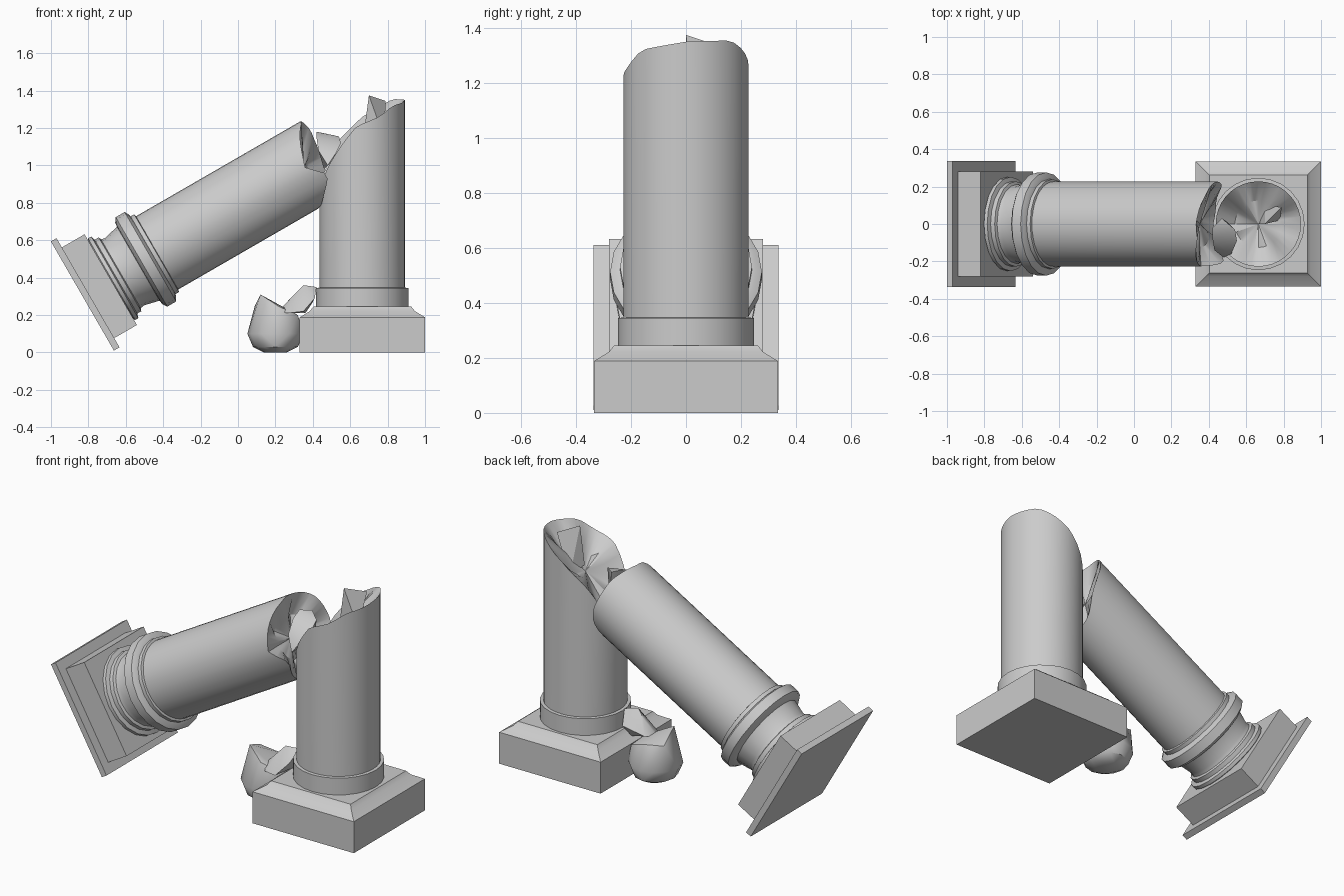
import bpy, bmesh
from math import sin, cos, pi, radians, sqrt
from mathutils import Matrix, Vector

if "Cube" in bpy.data.objects:
    bpy.data.objects.remove(bpy.data.objects["Cube"])


def finish(name, bm, matrix=None, angle=30):
    bmesh.ops.recalc_face_normals(bm, faces=bm.faces)
    me = bpy.data.meshes.new(name)
    bm.to_mesh(me)
    bm.free()
    ob = bpy.data.objects.new(name, me)
    bpy.context.collection.objects.link(ob)
    if matrix:
        ob.matrix_world = matrix
    bpy.ops.object.select_all(action='DESELECT')
    ob.select_set(True)
    bpy.context.view_layer.objects.active = ob
    bpy.ops.object.shade_smooth_by_angle(angle=radians(angle))
    return ob


def ring(bm, r, zs, n, turn=0.0):
    return [bm.verts.new((r * cos(2 * pi * i / n + turn), r * sin(2 * pi * i / n + turn), zs(i)))
            for i in range(n)]


def bridge(bm, a, b):
    n = len(a)
    for i in range(n):
        bm.faces.new((a[i], a[(i + 1) % n], b[(i + 1) % n], b[i]))


def lathe(name, profile, n, matrix, square=False):
    """Stack of (half width, height) rings, closed at both ends."""
    bm = bmesh.new()
    k, turn = (sqrt(2), pi / 4) if square else (1, 0)
    rings = [ring(bm, r * k, lambda i, z=z: z, n, turn) for r, z in profile]
    for a, b in zip(rings, rings[1:]):
        bridge(bm, a, b)
    bm.faces.new(rings[0])
    bm.faces.new(rings[-1])
    return finish(name, bm, matrix)


def broken_shaft(name, r, z0, rim, dip, matrix, n=36):
    """Round shaft with a jagged rim given as (angle, height) and a hollowed break."""
    def height(i):
        a = 360 * i / n
        for (a0, h0), (a1, h1) in zip(rim, rim[1:]):
            if a0 <= a <= a1:
                return h0 + (h1 - h0) * (a - a0) / (a1 - a0)
    mean = sum(height(i) for i in range(n)) / n
    bm = bmesh.new()
    base = ring(bm, r, lambda i: z0, n)
    top = ring(bm, r, height, n)
    inner = ring(bm, r * 0.55, lambda i: mean + (height(i) - mean) * 0.6 - dip * (0.8 + 0.4 * sin(i * 0.9)), n)
    bridge(bm, base, top)
    bridge(bm, top, inner)
    centre = bm.verts.new((0, 0, mean - dip))
    for i in range(n):
        bm.faces.new((inner[i], inner[(i + 1) % n], centre))
    bm.faces.new(base)
    return finish(name, bm, matrix)


def rubble(name, points, angle=40):
    bm = bmesh.new()
    for p in points:
        bm.verts.new(p)
    res = bmesh.ops.convex_hull(bm, input=bm.verts)
    loose = [v for v in bm.verts if not v.link_faces]
    bmesh.ops.delete(bm, geom=loose, context='VERTS')
    return finish(name, bm, None, angle)


# Standing column
stand = Matrix.Translation((0.665, 0, 0))
lathe("standing_plinth", [(.335, 0), (.335, .188), (.28, .222), (.262, .245)], 4, stand, True)
lathe("standing_base_ring", [(.247, .24), (.247, .345), (.225, .347)], 24, stand)
broken_shaft("standing_shaft", .228, .34,
             [(0, 1.35), (45, 1.355), (65, 1.32), (90, 1.26), (125, 1.13), (150, .98), (180, .86),
              (210, .96), (235, 1.08), (262, 1.21), (293, 1.26), (315, 1.32), (360, 1.35)],
             .07, stand)
rubble("break_shard", [(.70, 0, 1.375), (.67, .0, 1.15), (.79, .09, 1.345), (.78, .02, 1.15), (.70, .10, 1.1)], 10)

# Fallen column, leaning 30 degrees above the ground
lean = Matrix.Translation((-.832, 0, .302)) @ Matrix.Rotation(radians(60), 4, 'Y')
lathe("fallen_top_plate", [(.337, 0), (.337, .035)], 4, lean, True)
lathe("fallen_block", [(.28, .03), (.28, .175)], 4, lean, True)
lathe("fallen_capital", [(.235, .17), (.252, .18), (.252, .2), (.228, .207), (.228, .232), (.212, .238),
                         (.208, .26), (.228, .345), (.252, .348), (.276, .365), (.276, .42),
                         (.255, .432), (.24, .436), (.24, .458), (.225, .462)], 20, lean)
broken_shaft("fallen_shaft", .226, .44,
             [(0, 1.32), (35, 1.36), (65, 1.45), (90, 1.48), (135, 1.5), (180, 1.475), (200, 1.475),
              (235, 1.42), (270, 1.375), (294, 1.465), (325, 1.38), (360, 1.32)],
             .06, lean)

# Fragment wedged between the shafts
rubble("wedged_fragment", [(.42, -.02, 1.18), (.47, .03, 1.17), (.54, -.03, 1.155), (.55, -.09, 1.12),
                           (.52, -.16, 1.06), (.48, -.18, 1.0), (.43, -.14, 1.08), (.42, -.08, 1.15),
                           (.50, .01, 1.02), (.46, -.05, .98)])

# Rubble at the foot: rounded lower bowl with a slanted broken top
bowl = [(.2 + rx * cos(i * pi / 6), ry * sin(i * pi / 6), z)
        for rx, ry, z in [(.06, .07, 0), (.12, .125, .03), (.15, .15, .1)] for i in range(12)]
rubble("large_rubble", bowl + [(.12, -.06, .31), (.09, .08, .25), (.22, -.1, .245), (.22, .09, .23),
                               (.32, -.07, .2), (.32, .06, .19)])
rubble("small_rubble", [(.22, -.05, .225), (.26, -.12, .21), (.35, -.15, .22), (.41, -.10, .29),
                        (.42, -.02, .35), (.35, -.05, .36), (.30, -.03, .31), (.26, .02, .24),
                        (.40, .03, .27), (.36, .0, .21)])
